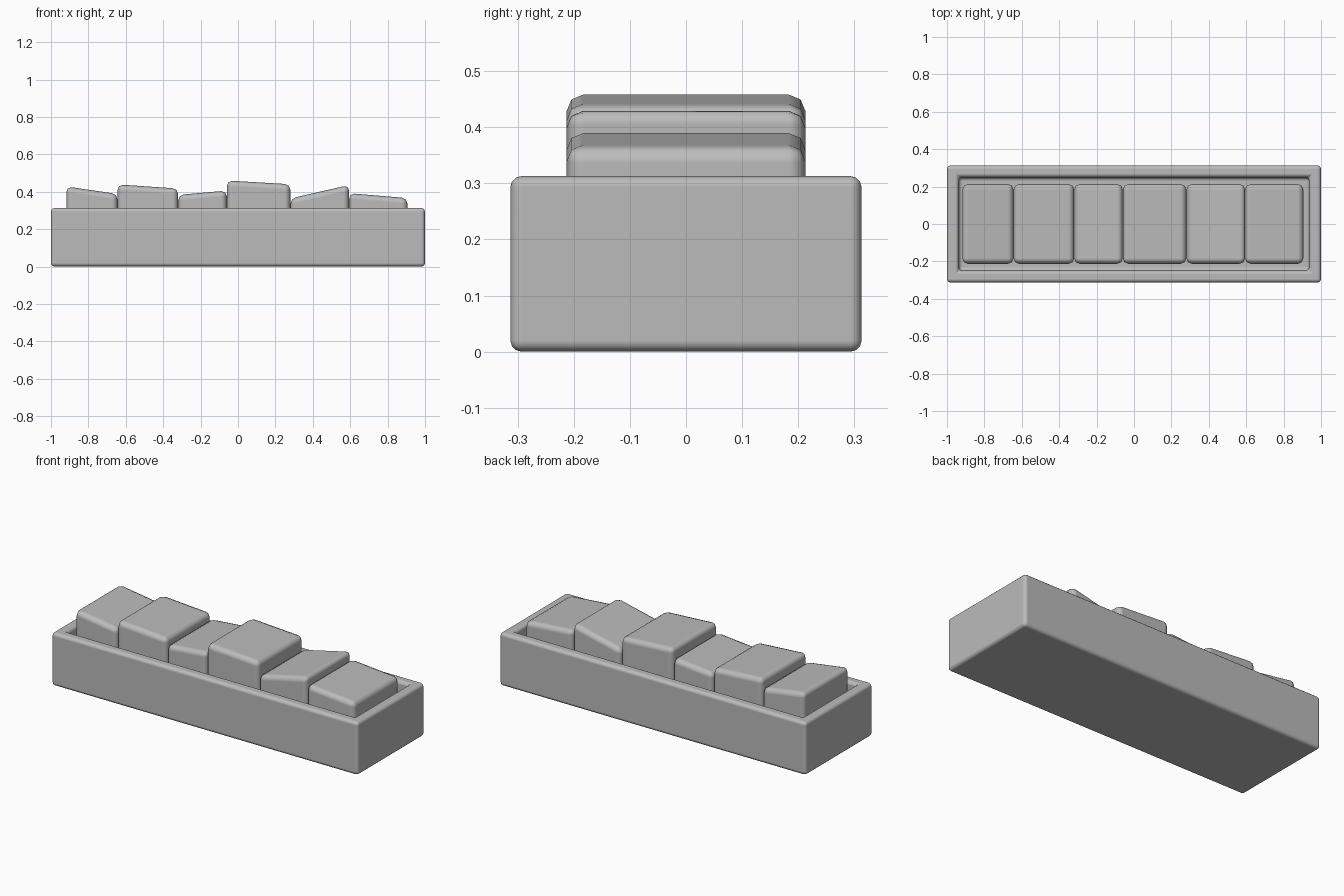
import bpy, bmesh

old = bpy.data.objects.get("Cube")
if old:
    bpy.data.objects.remove(old, do_unlink=True)

GREY = (0.5, 0.5, 0.5, 1)
mat = bpy.data.materials.new("plain grey")
mat.use_nodes = True
mat.diffuse_color = GREY
mat.node_tree.nodes["Principled BSDF"].inputs["Base Color"].default_value = GREY


def finish(name, bm, width, segments):
    """Turn a bmesh into a rounded, smooth-shaded object."""
    bmesh.ops.recalc_face_normals(bm, faces=bm.faces)
    mesh = bpy.data.meshes.new(name)
    bm.to_mesh(mesh)
    bm.free()
    mesh.materials.append(mat)
    obj = bpy.data.objects.new(name, mesh)
    bpy.context.collection.objects.link(obj)
    bevel = obj.modifiers.new("rounded edges", 'BEVEL')
    bevel.width = width
    bevel.segments = segments
    bevel.limit_method = 'ANGLE'
    bevel.harden_normals = True
    bpy.ops.object.select_all(action='DESELECT')
    obj.select_set(True)
    bpy.context.view_layer.objects.active = obj
    bpy.ops.object.shade_smooth()
    return obj


def box(x0, x1, half_y, z0, z_left, z_right):
    """Box whose top slopes from z_left at x0 to z_right at x1."""
    bm = bmesh.new()
    bmesh.ops.create_cube(bm, size=1)
    for v in bm.verts:
        left = v.co.x < 0
        top = z_left if left else z_right
        v.co = (x0 if left else x1,
                half_y if v.co.y > 0 else -half_y,
                top if v.co.z > 0 else z0)
    return bm


# Tray: a box with its top inset and pushed down into a recess
tray = box(-1, 1, 0.313, 0, 0.313, 0.313)
top = max(tray.faces, key=lambda f: f.calc_center_median().z)
bmesh.ops.inset_region(tray, faces=[top], thickness=0.09)
floor = bmesh.ops.extrude_face_region(tray, geom=[top])["geom"]
bmesh.ops.delete(tray, geom=[top], context='FACES')
bmesh.ops.translate(tray, vec=(0, 0, -0.1),
                    verts=[g for g in floor if isinstance(g, bmesh.types.BMVert)])
finish("tray", tray, 0.02, 3)

# Row of blocks: left x, right x, top height at left, top height at right
BLOCKS = [
    (-0.918, -0.644, 0.428, 0.388),
    (-0.644, -0.320, 0.439, 0.417),
    (-0.320, -0.060, 0.383, 0.406),
    (-0.060, 0.280, 0.460, 0.440),
    (0.280, 0.594, 0.364, 0.436),
    (0.594, 0.906, 0.392, 0.366),
]
for i, (x0, x1, left, right) in enumerate(BLOCKS, 1):
    finish(f"block_{i}", box(x0, x1, 0.213, 0.2, left, right), 0.03, 2)
